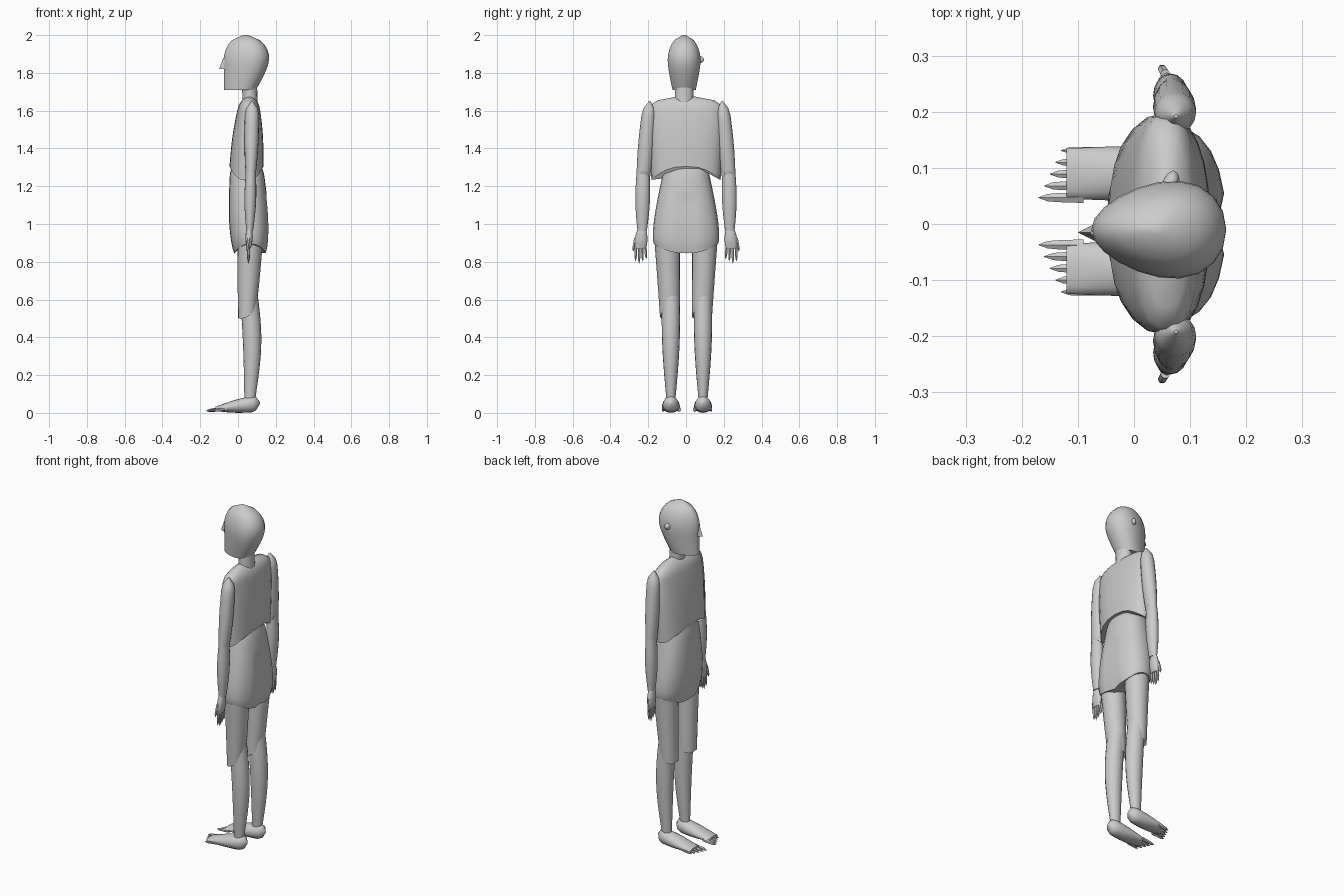
import bpy, bmesh
from math import cos, sin, pi, sqrt, copysign, radians
from mathutils import Vector

default_cube = bpy.data.objects.get("Cube")
if default_cube:
    bpy.data.objects.remove(default_cube)

grey = (.6, .6, .6, 1)
material = bpy.data.materials.new("plain grey")
material.use_nodes = True
material.diffuse_color = grey
material.node_tree.nodes["Principled BSDF"].inputs["Base Color"].default_value = grey

FORWARD, SIDE, UP = Vector((1, 0, 0)), Vector((0, 1, 0)), Vector((0, 0, 1))


def finish(name, bm):
    bmesh.ops.recalc_face_normals(bm, faces=bm.faces)
    mesh = bpy.data.meshes.new(name)
    bm.to_mesh(mesh)
    bm.free()
    mesh.materials.append(material)
    part = bpy.data.objects.new(name, mesh)
    bpy.context.collection.objects.link(part)
    bpy.ops.object.select_all(action="DESELECT")
    part.select_set(True)
    bpy.context.view_layer.objects.active = part
    bpy.ops.object.shade_smooth_by_angle(angle=radians(50))
    return part


def shell(bm, low, high, low_size, high_size, swell=0, peak=1, bow=0, dome=1,
          square=1, egg=0, hem=None, axes=(FORWARD, SIDE), rows=12, sides=16):
    """Tapered tube that can swell, bow forward or back, and close in a dome."""
    low, high = Vector(low), Vector(high)
    low_size, high_size = Vector(low_size), Vector(high_size)
    first, second = axes
    previous = None
    for row in range(rows):
        t = row / (rows - 1)
        wave = sin(pi * t ** peak)
        centre = low.lerp(high, t) + FORWARD * bow * wave
        size = low_size.lerp(high_size, t) + Vector((swell, swell)) * wave
        if t > dome:
            size *= max(sqrt(1 - ((t - dome) / (1 - dome)) ** 2), .1)
        ring = []
        for i in range(sides):
            c, s = cos(2 * pi * i / sides), sin(2 * pi * i / sides)
            a = copysign(abs(c) ** square, c) * size.x
            b = copysign(abs(s) ** square, s) * size.y * (1 + egg * c)
            point = centre + first * a + second * b
            if hem:
                point += UP * hem(c, s) * (1 - t) ** 4
            ring.append(bm.verts.new(point))
        if previous:
            for i in range(sides):
                j = (i + 1) % sides
                bm.faces.new((previous[i], previous[j], ring[j], ring[i]))
        if row in (0, rows - 1):
            bm.faces.new(ring)
        previous = ring


def part(name, *ends, **shape):
    bm = bmesh.new()
    shell(bm, *ends, **shape)
    return finish(name, bm)


# Head, egg shaped with the narrow end at the face
part("head", (.01, -.01, 1.71), (.04, -.01, 2), (.085, .06), (.135, .09),
     swell=.01, bow=.018, dome=.45, egg=.25, sides=20)
part("nose", (-.07, -.015, 1.82), (-.07, -.015, 1.88), (.03, .015), (.008, .008),
     rows=2, sides=4)
part("neck", (.065, -.01, 1.63), (.06, -.01, 1.76), (.04, .05), (.04, .048))

# Torso shells with an arched rib edge and a curved hip edge
part("chest", (.045, 0, 1.305), (.06, 0, 1.68), (.09, .183), (.045, .19),
     swell=.01, dome=.82, square=.8, sides=24, rows=16,
     hem=lambda c, s: -.075 * s * s)
pelvis = part("pelvis", (.065, 0, .845), (.045, 0, 1.325), (.085, .17), (.085, .11),
              swell=.02, peak=.7, dome=.9, square=.85, sides=24, rows=16,
              hem=lambda c, s: .05 * s * s)
for v in pelvis.data.vertices:
    if v.co.x > .1 and abs(v.co.y) < .01 and v.co.z < 1.15:
        v.co.x -= .015

for side, m in (("left", -1), ("right", 1)):
    part(side + "_ear", (.065, m * .07, 1.87), (.07, m * .095, 1.87), (.015, .02), (.015, .02),
         dome=0, axes=(FORWARD, UP), rows=6, sides=10)

    # Arm
    part(side + "_upper_arm", (.068, m * .227, 1.24), (.075, m * .192, 1.65),
         (.026, .036), (.035, .033), swell=.007, dome=.8, hem=lambda c, s: .02 * c)
    part(side + "_forearm", (.062, m * .232, .965), (.068, m * .227, 1.28),
         (.018, .025), (.026, .034), swell=.009)

    # Hand with the palm forward and the thumb outward
    part(side + "_palm", (.057, m * .24, .87), (.06, m * .234, .98),
         (.01, .03), (.013, .02), swell=.008, rows=6, sides=12)
    bm = bmesh.new()
    finger = dict(dome=.6, rows=6, sides=6)
    for k in range(4):
        root = .216 + .016 * k
        tip = root + .003 * (k - 2)
        shell(bm, (.057, m * root, .89), (.055, m * tip, .79 + .012 * abs(k - 2)),
              (.008, .008), (.007, .007), **finger)
    shell(bm, (.056, m * .267, .925), (.048, m * .28, .855), (.009, .009), (.008, .008), **finger)
    finish(side + "_fingers", bm)

    # Leg, the thigh shell reaching lower at the front of the knee
    part(side + "_thigh", (.05, m * .085, .53), (.065, m * .1, .95), (.05, .053), (.07, .07),
         hem=lambda c, s: .05 * max(c, 0) ** 2 - .02 * abs(s) + .025 * min(c, 0))
    ankle = .005 + m * .085
    part(side + "_shin", (.062, ankle, .06), (.058, ankle, .62), (.028, .023), (.047, .047),
         swell=.01, bow=.015, peak=1.1)

    # Foot from ball to heel, with toes longest on the inner side
    part(side + "_foot", (-.12, ankle, .021), (.116, ankle, .052), (.011, .044), (.045, .035),
         swell=.008, dome=.8, axes=(UP, SIDE))
    bm = bmesh.new()
    for k in range(5):
        y = ankle + m * (.021 * k - .043)
        thick = .011 - .001 * k
        shell(bm, (.008 * k - .09, y, .02), (.01 * k - .17, y, .011),
              (thick, thick), (.008, .008), dome=.6, axes=(UP, SIDE), rows=6, sides=6)
    finish(side + "_toes", bm)
